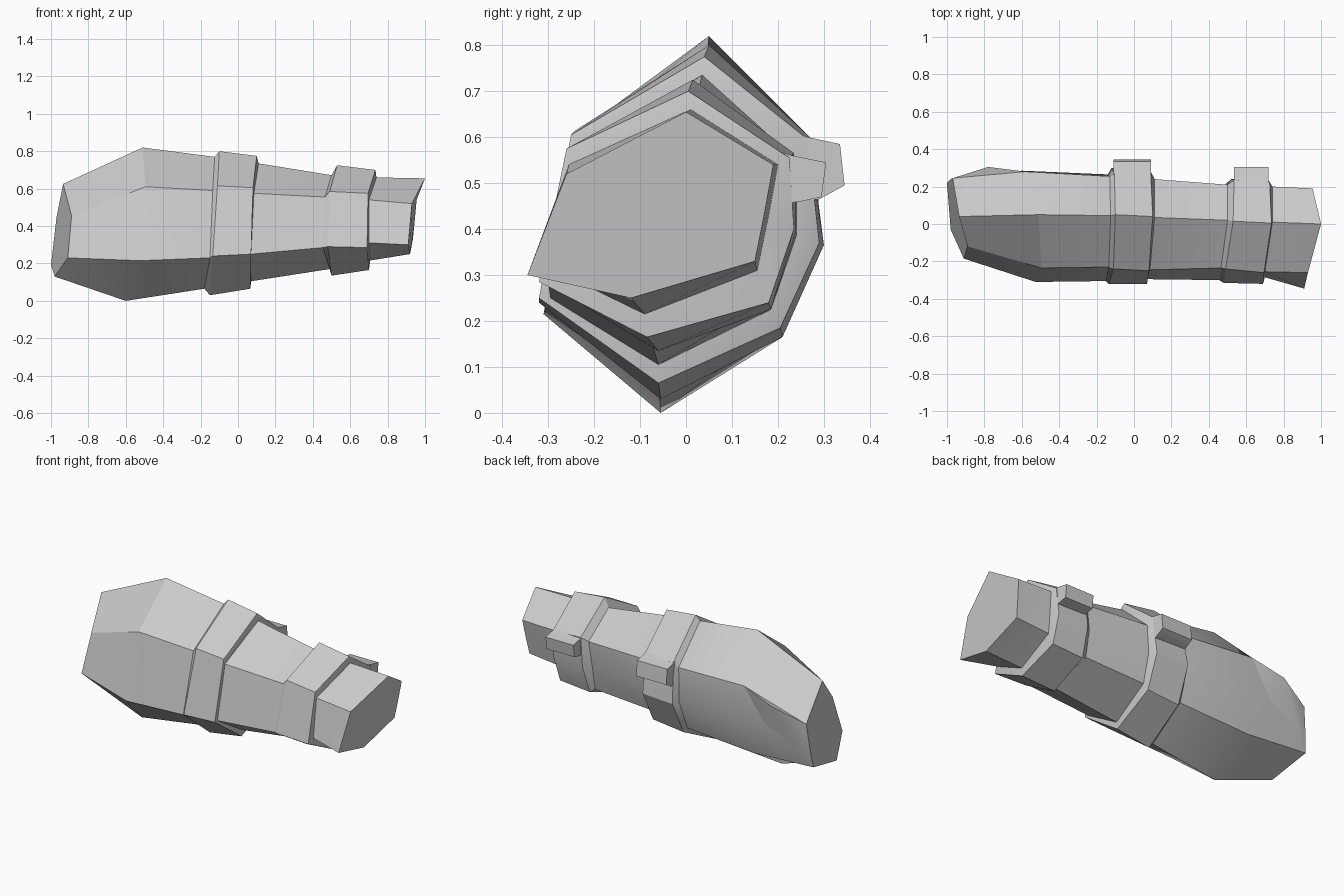
import bpy, bmesh, math

grey = bpy.data.materials.new("plain grey")
grey.diffuse_color = (0.6, 0.6, 0.6, 1)


def finish(name, bm):
    bmesh.ops.recalc_face_normals(bm, faces=bm.faces)
    mesh = bpy.data.meshes.new(name)
    bm.to_mesh(mesh)
    bm.free()
    mesh.materials.append(grey)
    ob = bpy.data.objects.new(name, mesh)
    bpy.context.collection.objects.link(ob)
    bpy.context.view_layer.objects.active = ob
    ob.select_set(True)
    bpy.ops.object.shade_smooth_by_angle(angle=math.radians(25))
    ob.select_set(False)


def loft(name, rings):
    """Skin a list of equal-length rings and cap both ends."""
    bm = bmesh.new()
    loops = [[bm.verts.new(p) for p in r] for r in rings]
    n = len(loops[0])
    for a, b in zip(loops, loops[1:]):
        for i in range(n):
            j = (i + 1) % n
            bm.faces.new((a[i], a[j], b[j], b[i]))
    bm.faces.new(loops[0])
    bm.faces.new(loops[-1])
    finish(name, bm)


# Ring order: ridge, front upper, front lower, keel, back lower, back middle, back upper
elbow_tip = [(-.935, .04, .625), (-.89, -.12, .455), (-.91, -.185, .23), (-.98, -.03, .13),
             (-1, .22, .19), (-.985, .235, .32), (-.97, .245, .45)]
elbow = [(-.51, .05, .82), (-.495, -.235, .61), (-.525, -.31, .215), (-.6, -.055, 0),
         (-.61, .21, .165), (-.6, .285, .37), (-.58, .28, .59)]
fore_a = [(-.125, .045, .77), (-.135, -.23, .59), (-.15, -.305, .23), (-.18, -.06, .065),
          (-.15, .2, .19), (-.14, .265, .37), (-.13, .255, .57)]
fore_b = [(.11, .035, .735), (.085, -.245, .575), (.07, -.295, .25), (.07, -.06, .105),
          (.09, .185, .225), (.1, .24, .385), (.11, .24, .55)]
wrist_a = [(.5, .02, .672), (.465, -.235, .555), (.455, -.3, .285), (.49, -.08, .17),
           (.48, .175, .245), (.48, .205, .4), (.5, .21, .54)]
wrist_b = [(.74, .01, .66), (.7, -.255, .54), (.7, -.285, .31), (.7, -.09, .215),
           (.72, .155, .31), (.73, .18, .43), (.74, .2, .54)]
cuff = [(1, 0, .655), (.93, -.26, .52), (.91, -.345, .3), (.92, -.12, .25),
        (.935, .15, .33), (.945, .17, .43), (.955, .19, .54)]

# Forearm shell
loft("forearm_shell", [elbow_tip, elbow, fore_a, fore_b, wrist_a, wrist_b, cuff])

# Pointed spur on the back of the elbow
bm = bmesh.new()
v = [bm.verts.new(p) for p in (elbow_tip[6], elbow[6], elbow[4], elbow_tip[4], (-.78, .305, .53))]
for i in range(4):
    bm.faces.new((v[i], v[(i + 1) % 4], v[4]))
bm.faces.new(v[:4])
finish("elbow_spur", bm)

# Raised bands with bevelled edges
band1_l = [(-.1, .05, .8), (-.11, -.24, .615), (-.135, -.32, .24), (-.15, -.055, .03),
           (-.13, .21, .165), (-.12, .3, .365), (-.105, .27, .6)]
band1_r = [(.1, .04, .775), (.08, -.25, .605), (.07, -.32, .25), (.065, -.06, .065),
           (.075, .205, .185), (.085, .29, .37), (.09, .265, .595)]
band2_l = [(.53, .015, .725), (.49, -.24, .585), (.48, -.315, .29), (.5, -.06, .135),
           (.51, .185, .225), (.52, .24, .395), (.535, .235, .565)]
band2_r = [(.735, .005, .7), (.695, -.26, .575), (.69, -.32, .285), (.7, -.085, .165),
           (.71, .18, .24), (.715, .235, .4), (.725, .225, .555)]
loft("elbow_band", [fore_a, band1_l, band1_r, fore_b])
loft("wrist_band", [wrist_a, band2_l, band2_r, wrist_b])


# Clasp tabs on the back of each band
def tab(name, x0, x1, section):
    loft(name, [[(x, y, z) for y, z in section] for x in (x0, x1)])


tab("elbow_clasp", -.11, .09, [(.2, .62), (.265, .6), (.335, .585), (.345, .495), (.29, .465), (.2, .455)])
tab("wrist_clasp", .535, .72, [(.17, .58), (.23, .56), (.305, .545), (.295, .47), (.25, .46), (.17, .45)])
